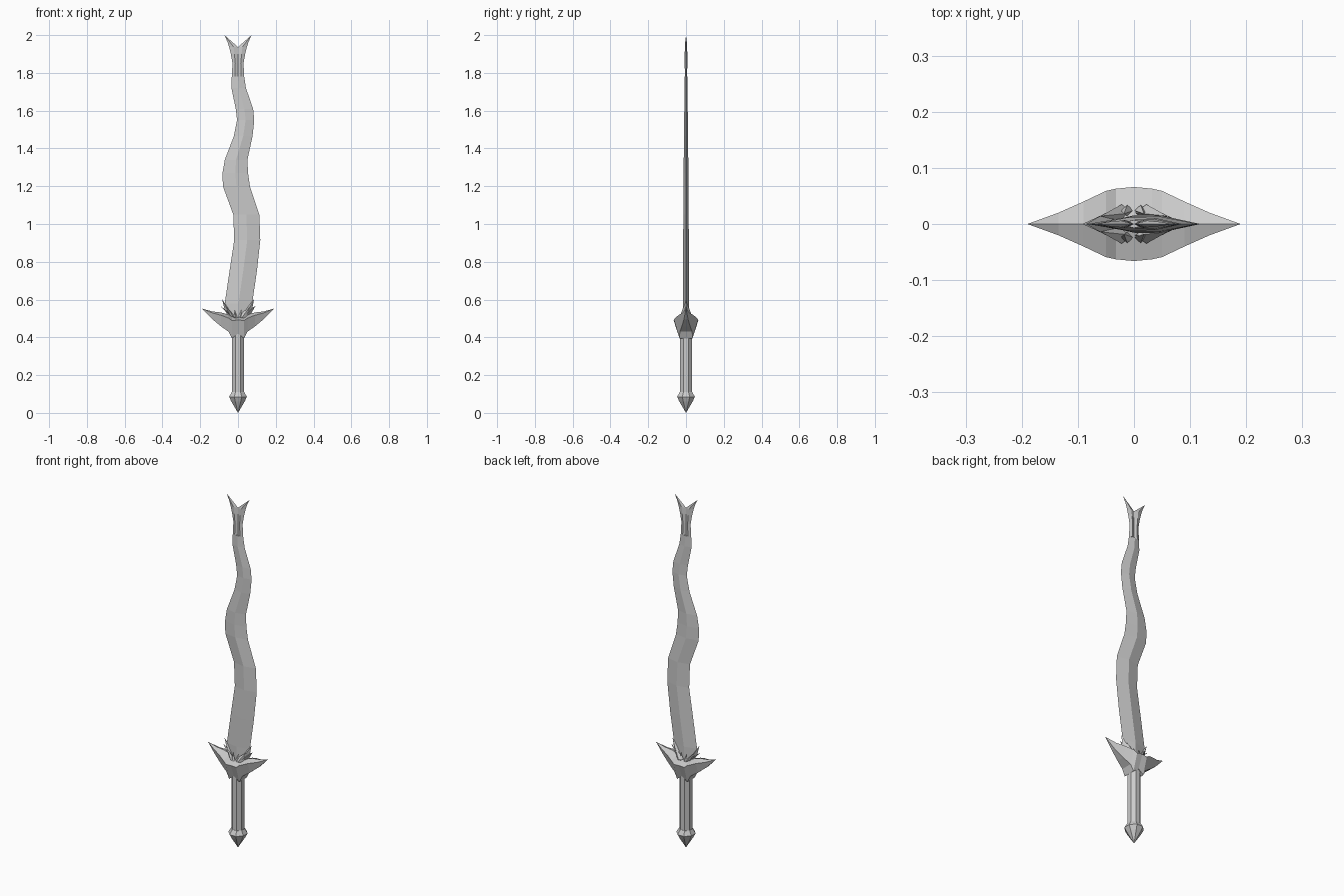
import bpy, bmesh, math
from mathutils import Vector

if "Cube" in bpy.data.objects:
    bpy.data.objects.remove(bpy.data.objects["Cube"])


def loft(name, rings):
    """Skin a list of equal-length closed rings and cap both ends."""
    bm = bmesh.new()
    vs = [[bm.verts.new(p) for p in r] for r in rings]
    n = len(rings[0])
    for a, b in zip(vs, vs[1:]):
        for i in range(n):
            j = (i + 1) % n
            bm.faces.new((a[i], a[j], b[j], b[i]))
    bm.faces.new(vs[0][::-1])
    bm.faces.new(vs[-1])
    bmesh.ops.remove_doubles(bm, verts=bm.verts, dist=0.0003)
    bmesh.ops.recalc_face_normals(bm, faces=bm.faces)
    me = bpy.data.meshes.new(name)
    bm.to_mesh(me)
    bm.free()
    ob = bpy.data.objects.new(name, me)
    bpy.context.collection.objects.link(ob)
    return ob


def circle(r, z, n=8):
    return [(r * math.cos((i + .5) * math.tau / n),
             r * math.sin((i + .5) * math.tau / n), z) for i in range(n)]


def diamond(z, left, right, hy):
    mid = (left + right) / 2
    return [(left, 0, z), (mid, -hy, z), (right, 0, z), (mid, hy, z)]


def spike(name, base, tip, wx, wy):
    b = Vector(base)
    ring = [b + Vector(o) for o in ((-wx, 0, wx * .5), (0, -wy, 0),
                                    (wx, 0, -wx * .5), (0, wy, 0))]
    return loft(name, [ring, [tip] * 4])


# Pommel and grip
loft("pommel", [circle(r, z) for r, z in
                ((0, 0), (.038, .06), (.051, .085), (.036, .11))])
loft("grip", [circle(.034, .1), circle(.034, .44)])

# Wavy blade: z, left edge, right edge, half thickness
blade = [(.5, -.055, .06, .016), (.58, -.07, .075, .016), (.75, -.045, .1, .016),
         (.915, -.02, .118, .015), (1.05, -.025, .113, .014),
         (1.2, -.08, .063, .013), (1.27, -.082, .053, .012),
         (1.34, -.07, .05, .012), (1.465, -.022, .077, .011),
         (1.55, -.005, .086, .01), (1.61, -.012, .08, .009),
         (1.72, -.035, .042, .008), (1.78, -.033, .033, .007)]
loft("blade", [diamond(*s) for s in blade])

# Forked tip: z, outer, inner, half thickness
prong = [(1.78, .033, 0, .006), (1.85, .029, 0, .007), (1.9, .038, 0, .007),
         (1.937, .047, 0, .006), (1.965, .056, .032, .004), (2.0, .072, .072, 0)]
for s, side in ((-1, "left"), (1, "right")):
    loft("blade_prong_" + side, [diamond(z, s * o, s * i, h) for z, o, i, h in prong])

# Winged guard: x, top z, bottom z, half depth
half = [(.19, .552, .552, 0), (.135, .537, .495, .02), (.09, .532, .458, .04),
        (.05, .52, .43, .059), (.032, .512, .395, .063)]
sections = [(-x, t, b, h) for x, t, b, h in half] + [(0, .51, .42, .066)] + half[::-1]
loft("guard", [[(x, 0, t), (x, h, t - .2 * (t - b)), (x, h * .55, b),
                (x, -h * .55, b), (x, -h, t - .2 * (t - b))]
               for x, t, b, h in sections])

# Collar leaves around the blade base
for s, side in ((-1, "left"), (1, "right")):
    spike("collar_leaf_high_" + side, (s * .05, 0, .535), (s * .085, 0, .602), .02, .02)
    spike("collar_leaf_low_" + side, (s * .04, 0, .52), (s * .092, 0, .565), .02, .024)
    for f in (-1, 1):
        spike(f"collar_leaf_{side}_{f}", (s * .022, f * .02, .505),
              (s * .06, f * .014, .56), .02, .015)
        spike(f"collar_tooth_{side}_{f}", (s * .012, f * .024, .505),
              (s * .018, f * .018, .545), .011, .01)
